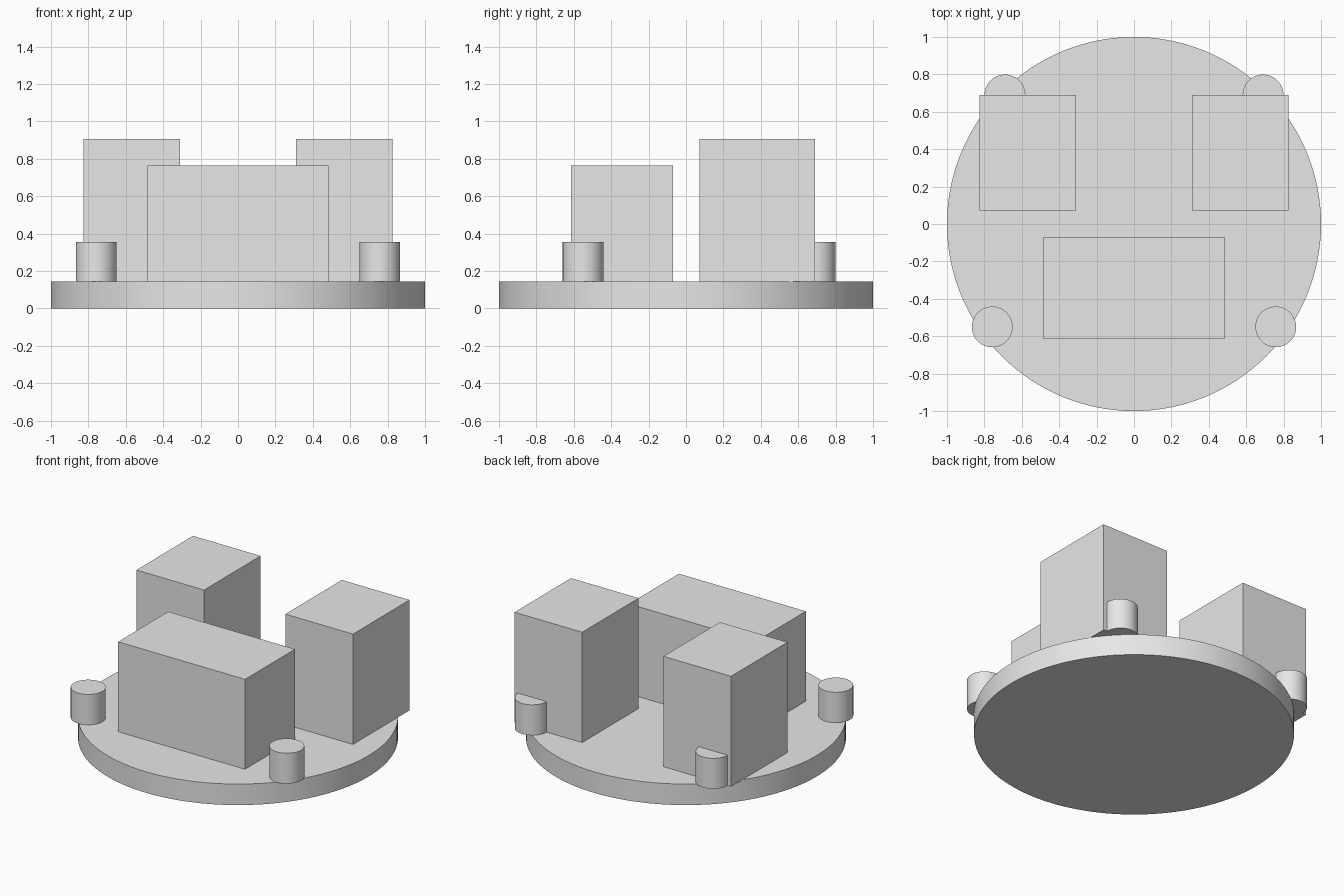
import bpy
import math

if "Cube" in bpy.data.objects:
    bpy.data.objects.remove(bpy.data.objects["Cube"], do_unlink=True)

GREY = (0.8, 0.8, 0.8, 1.0)
DECK = 0.145

grey = bpy.data.materials.new("plain_grey")
grey.use_nodes = True
grey.diffuse_color = GREY
for node in grey.node_tree.nodes:
    if node.type == 'BSDF_PRINCIPLED':
        node.inputs["Base Color"].default_value = GREY


def finish(name):
    obj = bpy.context.object
    obj.name = name
    obj.data.materials.clear()
    obj.data.materials.append(grey)
    return obj


def cylinder(name, x, y, radius, bottom, top, sides):
    bpy.ops.mesh.primitive_cylinder_add(
        vertices=sides, radius=radius, depth=top - bottom,
        location=(x, y, (bottom + top) / 2))
    bpy.ops.object.shade_smooth_by_angle(angle=math.radians(30))
    return finish(name)


def block(name, x, y, width, depth, top):
    bpy.ops.mesh.primitive_cube_add(size=1, location=(x, y, (DECK + top) / 2))
    obj = finish(name)
    obj.scale = (width, depth, top - DECK)
    bpy.ops.object.transform_apply(location=False, rotation=False, scale=True)
    return obj


# Round base
cylinder("round_base", 0, 0, 1.0, 0, DECK, 128)

# Wide block at the front
block("front_block", 0, -0.342, 0.968, 0.545, 0.765)

# Tall back blocks and the four pegs, mirrored left and right
for side, s in (("left", 1), ("right", -1)):
    block("back_block_" + side, s * 0.568, 0.381, 0.516, 0.616, 0.906)
    cylinder("front_peg_" + side, s * 0.758, -0.55, 0.109, DECK, 0.355, 64)
    cylinder("back_peg_" + side, s * 0.69, 0.69, 0.109, DECK, 0.355, 64)
